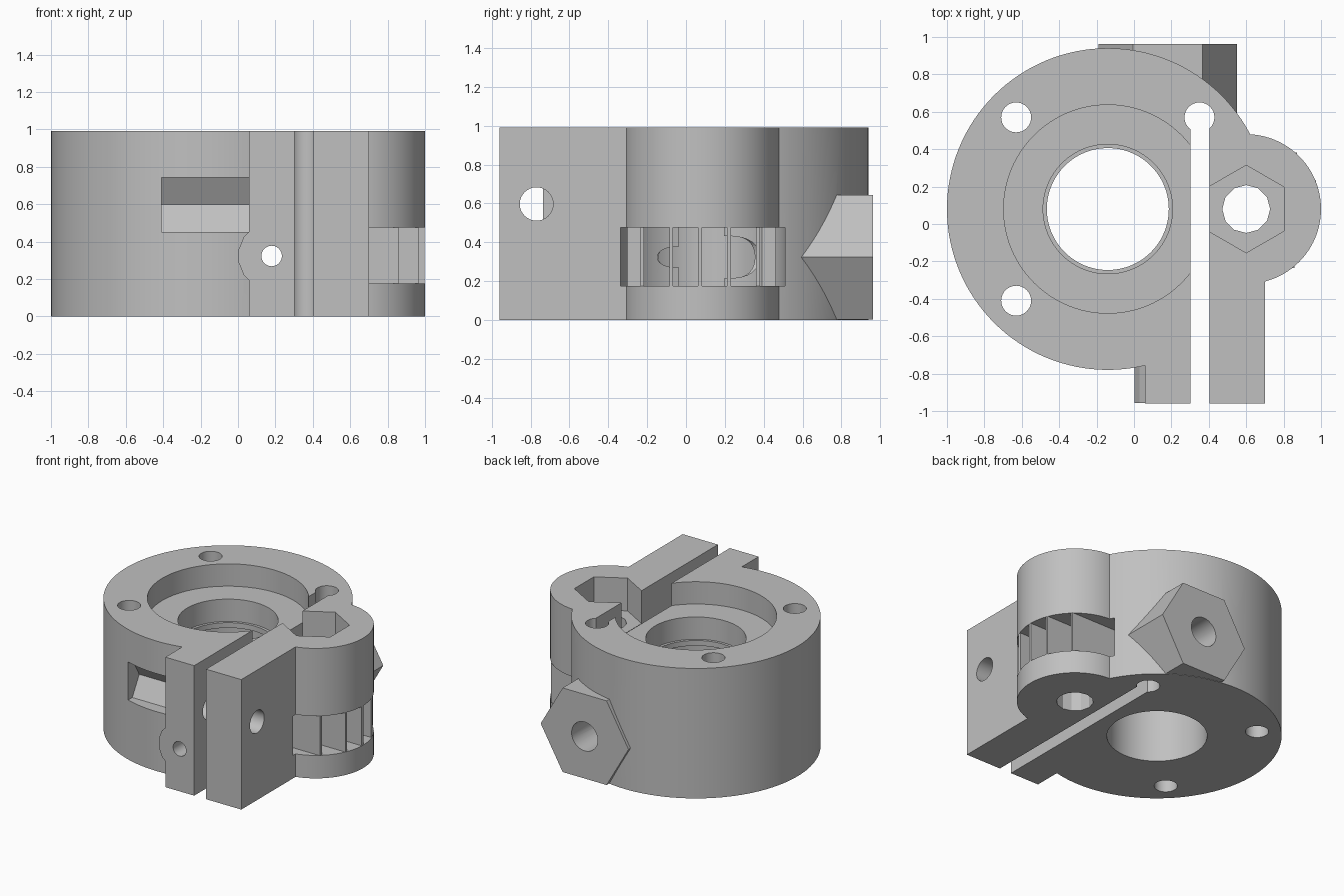
import bpy, bmesh, math
from mathutils import Matrix, Vector

if "Cube" in bpy.data.objects:
    bpy.data.objects.remove(bpy.data.objects["Cube"])

H = 0.99                      # overall height
CX, CY = -0.14, 0.08          # centre of the main bore
BX = 0.60                     # centre of the side boss (same y)

grey = bpy.data.materials.new("plain_grey")
grey.diffuse_color = (0.53, 0.53, 0.53, 1)
grey.use_nodes = True
grey.node_tree.nodes["Principled BSDF"].inputs["Base Color"].default_value = grey.diffuse_color


def finish(bm, name):
    bmesh.ops.recalc_face_normals(bm, faces=bm.faces)
    me = bpy.data.meshes.new(name)
    bm.to_mesh(me)
    bm.free()
    ob = bpy.data.objects.new(name, me)
    bpy.context.collection.objects.link(ob)
    return ob


def prism(name, pts, lo, hi, axis='z'):
    """Extrude a 2D profile from lo to hi along an axis."""
    place = {'z': lambda a, b, c: (a, b, c),
             'y': lambda a, b, c: (a, c, b),      # profile in x, z
             'x': lambda a, b, c: (c, a, b)}[axis]  # profile in y, z
    bm = bmesh.new()
    low = [bm.verts.new(place(a, b, lo)) for a, b in pts]
    top = [bm.verts.new(place(a, b, hi)) for a, b in pts]
    bm.faces.new(low[::-1])
    bm.faces.new(top)
    n = len(pts)
    for i in range(n):
        j = (i + 1) % n
        bm.faces.new((low[i], low[j], top[j], top[i]))
    return finish(bm, name)


def ring(a, b, r, n=96, turn=0.0):
    return [(a + r * math.cos(turn + 2 * math.pi * i / n),
             b + r * math.sin(turn + 2 * math.pi * i / n)) for i in range(n)]


def rect(x0, x1, y0, y1):
    return [(x0, y0), (x1, y0), (x1, y1), (x0, y1)]


def combine(body, tool, op):
    mod = body.modifiers.new("bool", 'BOOLEAN')
    mod.operation, mod.solver, mod.object = op, 'EXACT', tool
    bpy.context.view_layer.objects.active = body
    bpy.ops.object.modifier_apply(modifier=mod.name)
    bpy.data.objects.remove(tool)


def bore(r, lo, hi):
    """Main-axis bore that stops inside the clamp slot."""
    return prism("bore", [(min(x, 0.35), y) for x, y in ring(CX, CY, r)], lo, hi)


# Solid: round housing, side boss, clamp block, rear hex socket, front bump
body = prism("clamp_body", ring(CX, CY, 0.86, 128), 0, H)
for part in (
    prism("boss", ring(BX, CY, 0.40), 0, H),
    prism("block", rect(0.06, 0.70, -0.96, 0.03), 0, H),
    prism("rear_hex", ring(0.18, 0.323, 0.37, 6), 0.45, 0.963, 'y'),
    prism("front_bump", ring(0.18, 0.323, 0.18, 16, math.pi / 16), -0.958, -0.60, 'y'),
):
    combine(body, part, 'UNION')

# Cuts
cuts = [
    bore(0.557, 0.82, H + 0.1),                                    # top recess
    bore(0.346, 0.65, 0.9),                                        # bore above lip
    bore(0.326, 0.5, 0.75),                                        # lip
    bore(0.346, -0.1, 0.61),                                       # bore below lip
    prism("cavity", ring(BX, CY, 0.43), 0.175, 0.475),             # bearing cavity
    prism("slot", rect(0.303, 0.403, -1.1, 0.57), -0.1, H + 0.1),  # clamp slot
    prism("axle_hole", ring(BX, CY, 0.128, 12), -0.1, H + 0.1),
    prism("nut_pocket", ring(BX, CY, 0.234, 6, math.pi / 2), H - 0.25, H + 0.1),
    prism("wide_feed", ring(0.18, 0.323, 0.11, 32), 0.08, 1.1, 'y'),
    prism("thin_feed", ring(0.18, 0.323, 0.055, 24), -1.1, 0.1, 'y'),
    prism("bolt_hole", ring(-0.77, 0.597, 0.086, 32), 0.03, 0.9, 'x'),
    prism("nut_groove", ring(-0.77, 0.597, 0.167, 6), -0.41, 0.061, 'x'),
]
for x, y in ((-0.63, 0.57), (-0.63, -0.41), (0.35, 0.57)):         # mounting holes
    cuts.append(prism("mount_hole", ring(x, y, 0.08, 32), -0.1, H + 0.1))
for tool in cuts:
    combine(body, tool, 'DIFFERENCE')

# Thin support fins inside the bearing cavity
fins = []
for i in range(5):
    y = -0.225 + 0.149 * i
    d = y - CY
    x0 = 0.74 if abs(d) < 0.16 else 0.42
    x1 = BX + math.sqrt(0.16 - d * d) - 0.002
    fins.append(prism("support_fin_%d" % (i + 1),
                      rect(x0, x1, y - 0.01, y + 0.01), 0.175, 0.475))

for ob in [body] + fins:
    ob.data.materials.clear()
    ob.data.materials.append(grey)
    for p in ob.data.polygons:
        p.material_index = 0

# Smooth the round walls, keep edges sharp
bpy.ops.object.select_all(action='DESELECT')
body.select_set(True)
bpy.context.view_layer.objects.active = body
bpy.ops.object.shade_smooth_by_angle(angle=math.radians(20))
